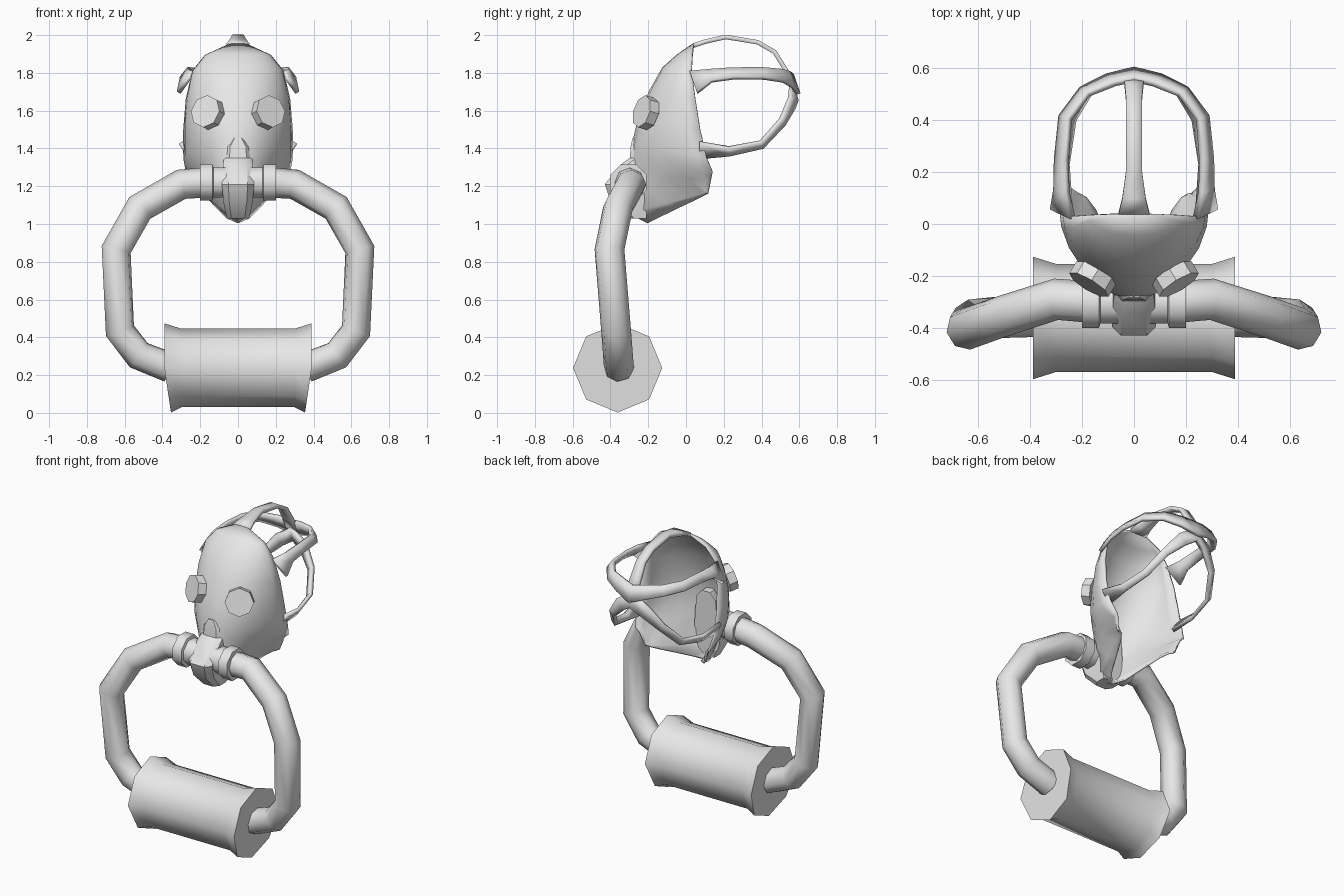
import bpy, bmesh, math
from mathutils import Vector

old = bpy.data.objects.get("Cube")
if old:
    bpy.data.objects.remove(old, do_unlink=True)

grey = bpy.data.materials.new("light_grey")
grey.use_nodes = True
grey.diffuse_color = (0.8, 0.8, 0.8, 1)
grey.node_tree.nodes["Principled BSDF"].inputs["Base Color"].default_value = (0.8, 0.8, 0.8, 1)
HEAD = Vector((0, 0.12, 1.58))


def finish(obj, angle):
    """Give the part its material and smooth shading with sharp edges."""
    obj.data.materials.clear()
    obj.data.materials.append(grey)
    bpy.ops.object.select_all(action='DESELECT')
    obj.select_set(True)
    bpy.context.view_layer.objects.active = obj
    bpy.ops.object.shade_smooth_by_angle(angle=math.radians(angle))
    return obj


def loft(name, rings, closed=True, thickness=0, angle=50):
    """Skin a list of equal point rings; open skins get a thickness."""
    bm = bmesh.new()
    rows = [[bm.verts.new(p) for p in ring] for ring in rings]
    n = len(rows[0])
    for a, b in zip(rows, rows[1:]):
        for i in range(n if closed else n - 1):
            j = (i + 1) % n
            bm.faces.new((a[i], a[j], b[j], b[i]))
    if closed:
        bm.faces.new(rows[0])
        bm.faces.new(rows[-1])
    bmesh.ops.recalc_face_normals(bm, faces=bm.faces)
    if not closed:
        facing = sum(f.normal.dot(f.calc_center_median() - HEAD) for f in bm.faces)
        if facing < 0:
            bmesh.ops.reverse_faces(bm, faces=bm.faces)
    me = bpy.data.meshes.new(name)
    bm.to_mesh(me)
    bm.free()
    obj = bpy.data.objects.new(name, me)
    bpy.context.collection.objects.link(obj)
    finish(obj, angle)
    if thickness:
        m = obj.modifiers.new("thickness", 'SOLIDIFY')
        m.thickness = thickness
        m.offset = 0
    return obj


def lathe_x(name, stations, cy, cz, sides=8, phase=0.0, lean=0.0):
    """Turned part along x from (x, radius) stations; lean pulls the low ends in."""
    rings = []
    for x, r in stations:
        ring = []
        for i in range(sides):
            a = phase + math.tau * i / sides
            pull = lean * max(0, -math.sin(a)) * (abs(x) > 0.35)
            ring.append((x - math.copysign(pull, x), cy + r * math.cos(a), cz + r * math.sin(a)))
        rings.append(ring)
    return loft(name, rings)


def ribbon(name, pts):
    """Flat strap that hugs the head, from (x, y, z, half width) points."""
    ps = [Vector(p[:3]) for p in pts]
    rings = []
    for i, p in enumerate(ps):
        along = ps[min(i + 1, len(ps) - 1)] - ps[max(i - 1, 0)]
        side = along.cross(p - HEAD).normalized() * pts[i][3]
        rings.append([p - side, p + side])
    return loft(name, rings, closed=False, thickness=0.024, angle=35)


# Face shell: rows of front y, front z, half width, side y, side z, pointedness
rows = [
    (0.04, 1.95, 0.05, 0.04, 1.945, 1), (-0.04, 1.895, 0.17, 0.035, 1.89, 1),
    (-0.12, 1.825, 0.235, 0.03, 1.81, 1), (-0.19, 1.70, 0.27, 0.05, 1.66, 1),
    (-0.25, 1.55, 0.283, 0.075, 1.50, 1), (-0.28, 1.42, 0.283, 0.11, 1.35, 1.1),
    (-0.29, 1.29, 0.27, 0.14, 1.275, 1.5), (-0.30, 1.22, 0.245, 0.135, 1.25, 2),
    (-0.30, 1.06, 0.225, 0.115, 1.17, 4.5), (-0.20, 1.01, 0.215, 0.11, 1.16, 5),
]
shell = []
for yf, zf, w, yb, zb, p in rows:
    ring = []
    for i in range(13):
        t = math.radians(-90 + 15 * i)
        c = max(0.0, math.cos(t)) ** p
        ring.append((w * math.sin(t), yb + (yf - yb) * c, zb + (zf - zb) * c))
    shell.append(ring)
loft("face_shell", shell, closed=False, thickness=0.014)

# Head straps
ribbon("crown_strap", [
    (0, 0.04, 1.945, 0.06), (0, 0.10, 1.965, 0.045), (0, 0.21, 1.99, 0.03),
    (0, 0.38, 1.962, 0.03), (0, 0.47, 1.91, 0.03), (0, 0.525, 1.82, 0.035), (0, 0.57, 1.74, 0.04)])
half = [
    (0.275, 0.04, 1.75, 0.07), (0.28, 0.13, 1.785, 0.037), (0.28, 0.25, 1.797, 0.032),
    (0.265, 0.41, 1.797, 0.032), (0.19, 0.51, 1.785, 0.035), (0.09, 0.555, 1.765, 0.045)]
ribbon("temple_strap", half + [(0, 0.577, 1.74, 0.055)] + [(-x, y, z, w) for x, y, z, w in half[::-1]])
half = [
    (0.275, 0.07, 1.39, 0.05), (0.272, 0.23, 1.385, 0.025), (0.245, 0.40, 1.42, 0.022),
    (0.18, 0.51, 1.54, 0.025), (0.09, 0.56, 1.64, 0.04)]
ribbon("jaw_strap", half + [(0, 0.572, 1.70, 0.05)] + [(-x, y, z, w) for x, y, z, w in half[::-1]])

# Muzzle: rows of z, front y, half width
muzzle = []
for z, y, w in [(1.455, -0.283, 0.03), (1.41, -0.293, 0.07), (1.35, -0.297, 0.075),
                (1.315, -0.345, 0.08), (1.21, -0.43, 0.085), (1.12, -0.40, 0.078),
                (1.03, -0.31, 0.06)]:
    muzzle.append([(-w, -0.21, z), (-w, y + 0.035, z), (-0.6 * w, y, z),
                   (0.6 * w, y, z), (w, y + 0.035, z), (w, -0.21, z)])
loft("muzzle", muzzle, angle=35)

# Paired parts
hose_path = [(0.17, -0.30, 1.22), (0.30, -0.29, 1.21), (0.52, -0.36, 1.085),
             (0.645, -0.405, 0.865), (0.625, -0.37, 0.435), (0.525, -0.36, 0.305),
             (0.36, -0.355, 0.24)]
for s, tag in ((1, "left"), (-1, "right")):
    # Eye lens
    bpy.ops.mesh.primitive_cylinder_add(vertices=8, radius=0.088, depth=0.055,
                                        location=(s * 0.16, -0.212, 1.59))
    lens = bpy.context.object
    lens.name = tag + "_eye_lens"
    lens.rotation_euler = Vector((s * 0.5, -0.83, 0.25)).to_track_quat('Z', 'Y').to_euler()
    finish(lens, 30)

    # Hose collar
    lathe_x(tag + "_hose_collar",
            [(s * 0.05, 0.085), (s * 0.13, 0.085), (s * 0.135, 0.104), (s * 0.20, 0.104)],
            -0.305, 1.22, phase=math.pi / 8)

    # Hose
    cu = bpy.data.curves.new(tag + "_hose", 'CURVE')
    cu.dimensions = '3D'
    cu.bevel_depth = 0.08
    cu.bevel_resolution = 2
    cu.use_fill_caps = True
    sp = cu.splines.new('POLY')
    sp.points.add(len(hose_path) - 1)
    for pt, (x, y, z) in zip(sp.points, hose_path):
        pt.co = (s * x, y, z, 1)
    hose = bpy.data.objects.new(tag + "_hose", cu)
    bpy.context.collection.objects.link(hose)
    bpy.ops.object.select_all(action='DESELECT')
    hose.select_set(True)
    bpy.context.view_layer.objects.active = hose
    bpy.ops.object.convert(target='MESH')
    finish(bpy.context.object, 55)

# Filter canister with flared rims
lathe_x("filter_canister",
        [(-0.39, 0.236), (-0.30, 0.208), (0.30, 0.208), (0.39, 0.236)],
        -0.362, 0.238, lean=0.035)
